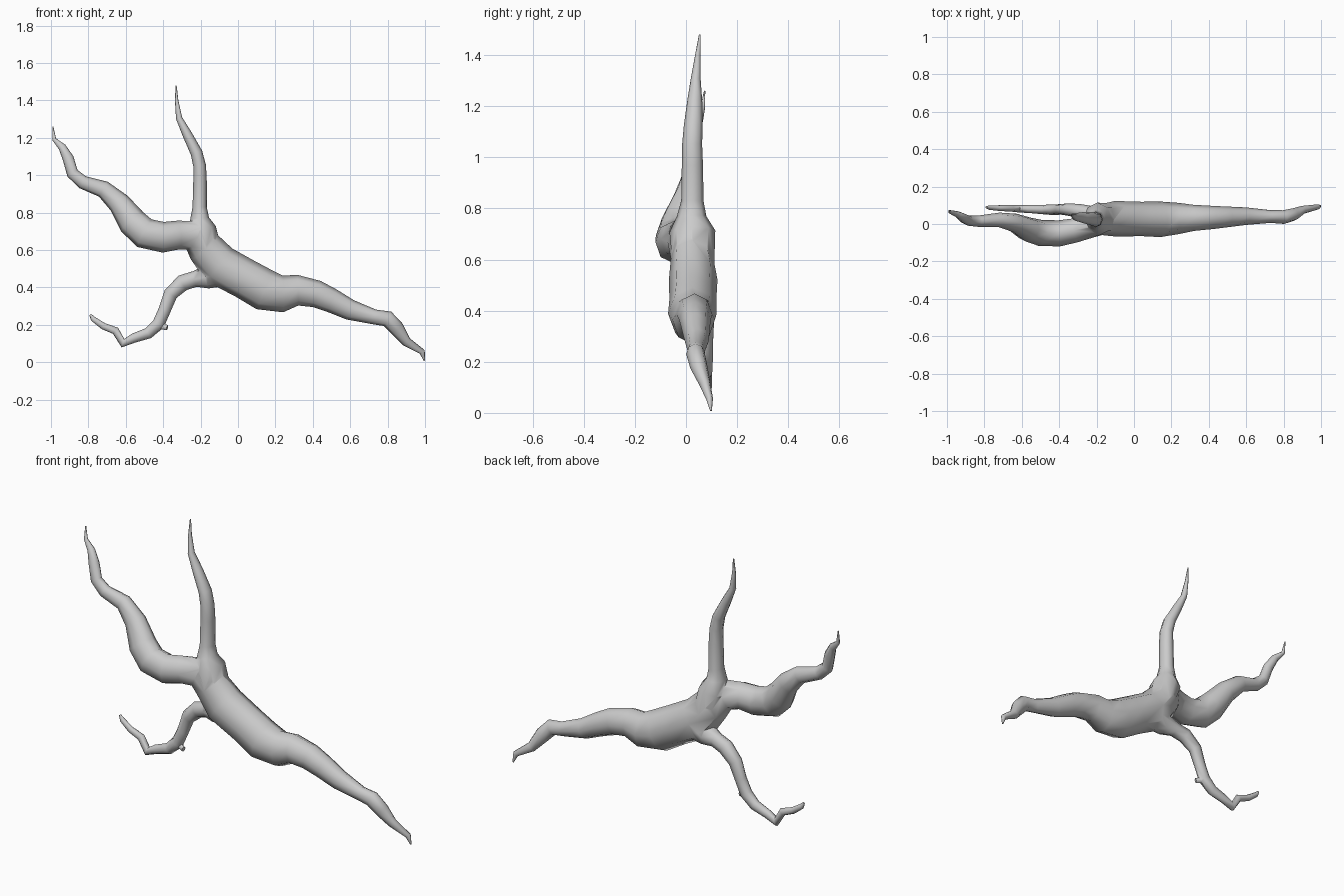
import bpy, bmesh
from mathutils import Vector


def limb(name, path, sides=8, depth=0.85):
    """Sweep a slightly flattened ring along points of (x, y, z, radius)."""
    from math import sin, cos, tau
    pts = [Vector(p[:3]) for p in path]
    bm = bmesh.new()
    rings = []
    for i, c in enumerate(pts):
        a = (c - pts[i - 1]).normalized() if i else Vector()
        b = (pts[i + 1] - c).normalized() if i < len(pts) - 1 else Vector()
        t = (a + b).normalized()
        side = t.cross(Vector((0, 1, 0))).normalized()
        out = side.cross(t).normalized()
        r = path[i][3]
        rings.append([bm.verts.new(c + side * r * cos(tau * k / sides)
                                   + out * r * depth * sin(tau * k / sides))
                      for k in range(sides)])
    for lo, hi in zip(rings, rings[1:]):
        for k in range(sides):
            n = (k + 1) % sides
            bm.faces.new((lo[k], lo[n], hi[n], hi[k]))
    bm.faces.new(rings[0][::-1])
    bm.faces.new(rings[-1])
    bmesh.ops.recalc_face_normals(bm, faces=bm.faces)
    me = bpy.data.meshes.new(name)
    bm.to_mesh(me)
    bm.free()
    ob = bpy.data.objects.new(name, me)
    bpy.context.collection.objects.link(ob)
    return ob


# Trunk, from the right tip through the fork into the left branch
trunk = limb("trunk", [
    (0.997, .098, 0.008, .004), (0.985, .092, 0.055, .016), (0.90, .075, 0.11, .026),
    (0.85, .05, 0.18, .04), (0.80, .037, 0.232, .043), (0.73, .04, 0.242, .04),
    (0.60, .042, 0.28, .055), (0.50, .038, 0.33, .065), (0.42, .035, 0.365, .073),
    (0.32, .033, 0.385, .082), (0.24, .03, 0.365, .098), (0.14, .025, 0.388, .112),
    (0.04, .027, 0.445, .108), (-0.10, .028, 0.52, .112), (-0.18, .022, 0.615, .097),
    (-0.24, -.005, 0.678, .084), (-0.32, -.035, 0.68, .077), (-0.40, -.05, 0.668, .082),
    (-0.50, -.048, 0.69, .083), (-0.565, -.03, 0.75, .078), (-0.635, .005, 0.85, .06),
    (-0.72, .022, 0.925, .046), (-0.83, .015, 0.962, .036), (-0.885, .018, 1.01, .032),
    (-0.908, .03, 1.09, .03), (-0.94, .05, 1.15, .021), (-0.983, .065, 1.192, .011),
    (-0.99, .073, 1.26, .003)])

# Upright branch
upright = limb("upright_branch", [
    (-0.15, .03, 0.57, .07), (-0.195, .025, 0.71, .078), (-0.205, .022, 0.77, .05),
    (-0.205, .025, 0.83, .038), (-0.203, .025, 0.97, .036), (-0.205, .024, 1.05, .034),
    (-0.222, .028, 1.12, .032), (-0.27, .034, 1.215, .026), (-0.315, .038, 1.305, .017),
    (-0.328, .046, 1.40, .009), (-0.331, .054, 1.48, .003)], depth=1.15)

# Drooping lower branch
lower = limb("lower_branch", [
    (-0.05, .04, 0.49, .08), (-0.17, .05, 0.455, .062), (-0.23, .06, 0.445, .043),
    (-0.295, .07, 0.425, .044), (-0.36, .078, 0.365, .038), (-0.392, .078, 0.28, .033),
    (-0.425, .076, 0.205, .034), (-0.48, .077, 0.155, .03), (-0.56, .08, 0.128, .025),
    (-0.615, .082, 0.102, .024), (-0.655, .084, 0.168, .021), (-0.72, .085, 0.193, .018),
    (-0.775, .088, 0.232, .014), (-0.79, .09, 0.255, .006)])

# Small broken twig on the lower branch
stub = limb("twig_stub", [
    (-0.425, .075, 0.20, .016), (-0.40, .068, 0.19, .016), (-0.378, .06, 0.185, .014)], sides=6)

# Fuse the limbs into one skin
for part in (upright, lower, stub):
    mod = trunk.modifiers.new("join_" + part.name, 'BOOLEAN')
    mod.operation = 'UNION'
    mod.solver = 'EXACT'
    mod.object = part
    bpy.context.view_layer.objects.active = trunk
    bpy.ops.object.modifier_apply(modifier=mod.name)
    bpy.data.objects.remove(part)

trunk.name = "forked_branch"
bpy.ops.object.select_all(action='DESELECT')
trunk.select_set(True)
bpy.context.view_layer.objects.active = trunk
bpy.ops.object.shade_smooth_by_angle(angle=1.0)
